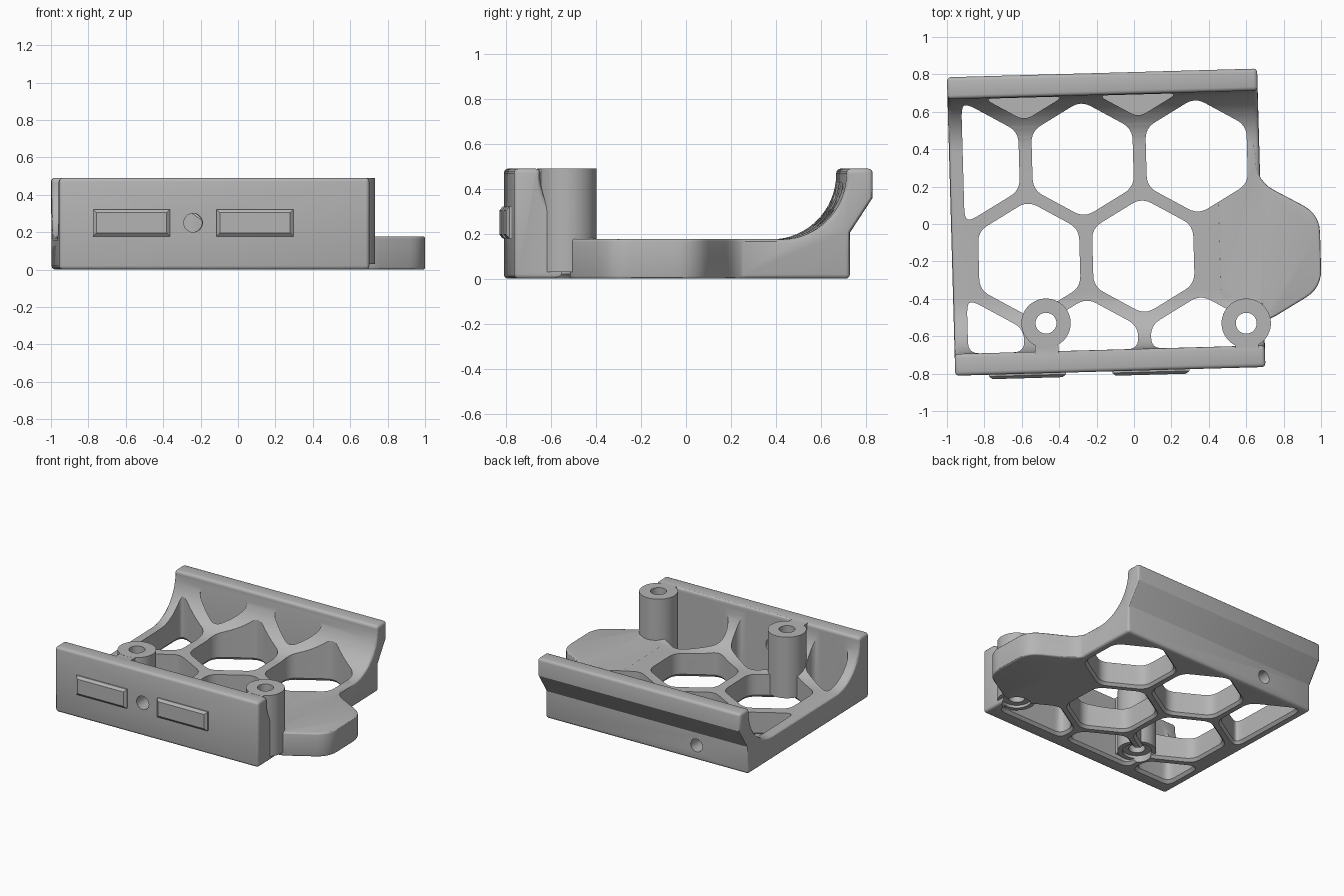
import bpy, bmesh
from math import sin, cos, pi, radians
from mathutils import Vector

if "Cube" in bpy.data.objects:
    bpy.data.objects.remove(bpy.data.objects["Cube"])

TILT = radians(1.6)          # whole part sits slightly turned
PITCH, ROW, HEX_R = 0.61, 0.527, 0.312
FLOOR, TOP = 0.175, 0.49

grey = bpy.data.materials.new("light_grey_plastic")
grey.use_nodes = True
colour = (0.46, 0.46, 0.46, 1)
grey.diffuse_color = colour
grey.node_tree.nodes["Principled BSDF"].inputs["Base Color"].default_value = colour


def add_object(name, bm):
    bmesh.ops.recalc_face_normals(bm, faces=bm.faces)
    mesh = bpy.data.meshes.new(name)
    bm.to_mesh(mesh)
    bm.free()
    mesh.materials.append(grey)
    ob = bpy.data.objects.new(name, mesh)
    bpy.context.collection.objects.link(ob)
    return ob


def loft(name, rings):
    """Closed solid through rings that have equal point counts."""
    bm = bmesh.new()
    loops = [[bm.verts.new(p) for p in ring] for ring in rings]
    n = len(loops[0])
    for a, b in zip(loops, loops[1:]):
        for i in range(n):
            j = (i + 1) % n
            bm.faces.new((a[i], a[j], b[j], b[i]))
    bm.faces.new(loops[0][::-1])
    bm.faces.new(loops[-1])
    return add_object(name, bm)


def prism(name, outline, z0, z1):
    return loft(name, [[(p[0], p[1], z) for p in outline] for z in (z0, z1)])


def circle(x, y, r, n=48):
    return [(x + r * cos(2 * pi * i / n), y + r * sin(2 * pi * i / n)) for i in range(n)]


def tube_y(name, x, z, r, y0, y1):
    return loft(name, [[(px, y, pz) for px, pz in circle(x, z, r, 32)] for y in (y0, y1)])


def hexagon(x, y, r):
    return [(x + r * sin(i * pi / 3), y + r * cos(i * pi / 3)) for i in range(6)]


def clip(points, axis, limit, sign):
    """Keep the part of a polygon on one side of an axis-aligned line."""
    out = []
    for i, p in enumerate(points):
        q = points[(i + 1) % len(points)]
        dp, dq = sign * (p[axis] - limit), sign * (q[axis] - limit)
        if dp >= 0:
            out.append(p)
        if dp * dq < 0:
            out.append(tuple(Vector(p).lerp(Vector(q), dp / (dp - dq))))
    return out


def rounded(points, d, steps=6):
    """Round every corner, inside or outside."""
    pts, out = [Vector(p) for p in points], []
    for i, p in enumerate(pts):
        ends = []
        for q in (pts[i - 1], pts[(i + 1) % len(pts)]):
            ends.append(p + (q - p).normalized() * min(d, 0.45 * (q - p).length))
        for k in range(steps + 1):
            t = k / steps
            out.append(ends[0] * (1 - t) ** 2 + p * 2 * t * (1 - t) + ends[1] * t * t)
    return out


def apply(ob, kind, **settings):
    mod = ob.modifiers.new(kind, kind)
    for key, value in settings.items():
        setattr(mod, key, value)
    bpy.context.view_layer.objects.active = ob
    bpy.ops.object.modifier_apply(modifier=mod.name)


def combine(ob, other, operation):
    apply(ob, "BOOLEAN", object=other, operation=operation, solver="EXACT")
    bpy.data.objects.remove(other)


def soften(ob, width):
    apply(ob, "BEVEL", width=width, segments=3, limit_method="ANGLE", angle_limit=radians(50))


# Cradle: side profile with a quarter-round fillet to each wall
R = 0.29
front_in, back_in, zc = -0.668, 0.695, FLOOR + 0.29
profile = [(-0.784, 0), (0.711, 0), (0.711, 0.205), (0.812, 0.36), (0.812, TOP), (back_in, TOP)]
profile += [(back_in - R + R * cos(a), zc - R * sin(a)) for a in (i * pi / 32 for i in range(17))]
profile += [(front_in + R - R * sin(a), zc - R * cos(a)) for a in (i * pi / 32 for i in range(17))]
profile += [(front_in, TOP), (-0.784, TOP)]
cradle = loft("cradle", [[(x, y, z) for y, z in profile] for x in (-0.978, 0.681)])
soften(cradle, 0.02)

# Side lobe blended into the floor
lobe = prism("lobe", rounded([(0.45, 0.45), (0.665, 0.45), (0.665, 0.21), (0.993, 0.025),
                              (0.993, -0.37), (0.655, -0.563), (0.45, -0.45)], 0.1), 0, FLOOR + 0.002)
soften(lobe, 0.012)
combine(cradle, lobe, "UNION")

# Honeycomb openings with flared lower rims
cells = [(0.045 - PITCH * i, -0.173) for i in range(2)]
cells += [(0.345 - PITCH * i, -0.173 + s * ROW) for i in range(3) for s in (-1, 1)]
for x, y in cells:
    rings = []
    for z, grow in ((-0.05, 0.018), (0, 0.018), (0.02, 0), (0.7, 0)):
        shape = clip(hexagon(x, y, HEX_R + grow), 0, -0.905 - grow, 1)
        shape = clip(shape, 1, front_in - grow, 1)
        rings.append([(p.x, p.y, z) for p in rounded(shape, 0.06)])
    combine(cradle, loft("cell_cutter", rings), "DIFFERENCE")

# Blind pockets in the back fillet
for i in range(2):
    shape = clip(hexagon(0.04 - PITCH * i, -0.173 + 2 * ROW, HEX_R), 1, back_in - 0.003, -1)
    combine(cradle, prism("pocket_cutter", rounded(shape, 0.05), FLOOR, 0.7), "DIFFERENCE")

# Screw bosses with a neck to the front wall
for x, y in ((-0.485, -0.517), (0.585, -0.547)):
    boss = prism("boss", circle(x, y, 0.132), 0.03, TOP)
    neck = prism("neck", [(x - 0.062, -0.7), (x + 0.062, -0.7), (x + 0.062, y), (x - 0.062, y)],
                 0.05, TOP - 0.001)
    combine(boss, neck, "UNION")
    combine(cradle, boss, "UNION")
    combine(cradle, prism("bore_cutter", circle(x, y, 0.056, 32), -0.1, 0.7), "DIFFERENCE")
    combine(cradle, prism("counterbore_cutter", circle(x, y, 0.1, 32), -0.1, 0.05), "DIFFERENCE")

# Screw holes through the front wall and into the back
combine(cradle, tube_y("front_hole_cutter", -0.262, 0.25, 0.05, -0.9, -0.6), "DIFFERENCE")
combine(cradle, tube_y("back_hole_cutter", -0.555, 0.11, 0.048, 0.56, 0.9), "DIFFERENCE")

# Raised chamfered pads on the front
parts = [cradle]
for side, x in (("right", -0.592), ("left", 0.068)):
    rings = []
    for y, inset in ((-0.77, 0), (-0.793, 0), (-0.808, 0.018)):
        w, h = 0.206 - inset, 0.072 - inset
        rings.append([(x + a * w, y, 0.25 + b * h) for a, b in ((-1, -1), (1, -1), (1, 1), (-1, 1))])
    parts.append(loft(side + "_front_pad", rings))

for ob in parts:
    ob.rotation_euler.z = TILT
    bpy.ops.object.select_all(action="DESELECT")
    ob.select_set(True)
    bpy.context.view_layer.objects.active = ob
    bpy.ops.object.shade_smooth_by_angle(angle=radians(30))
